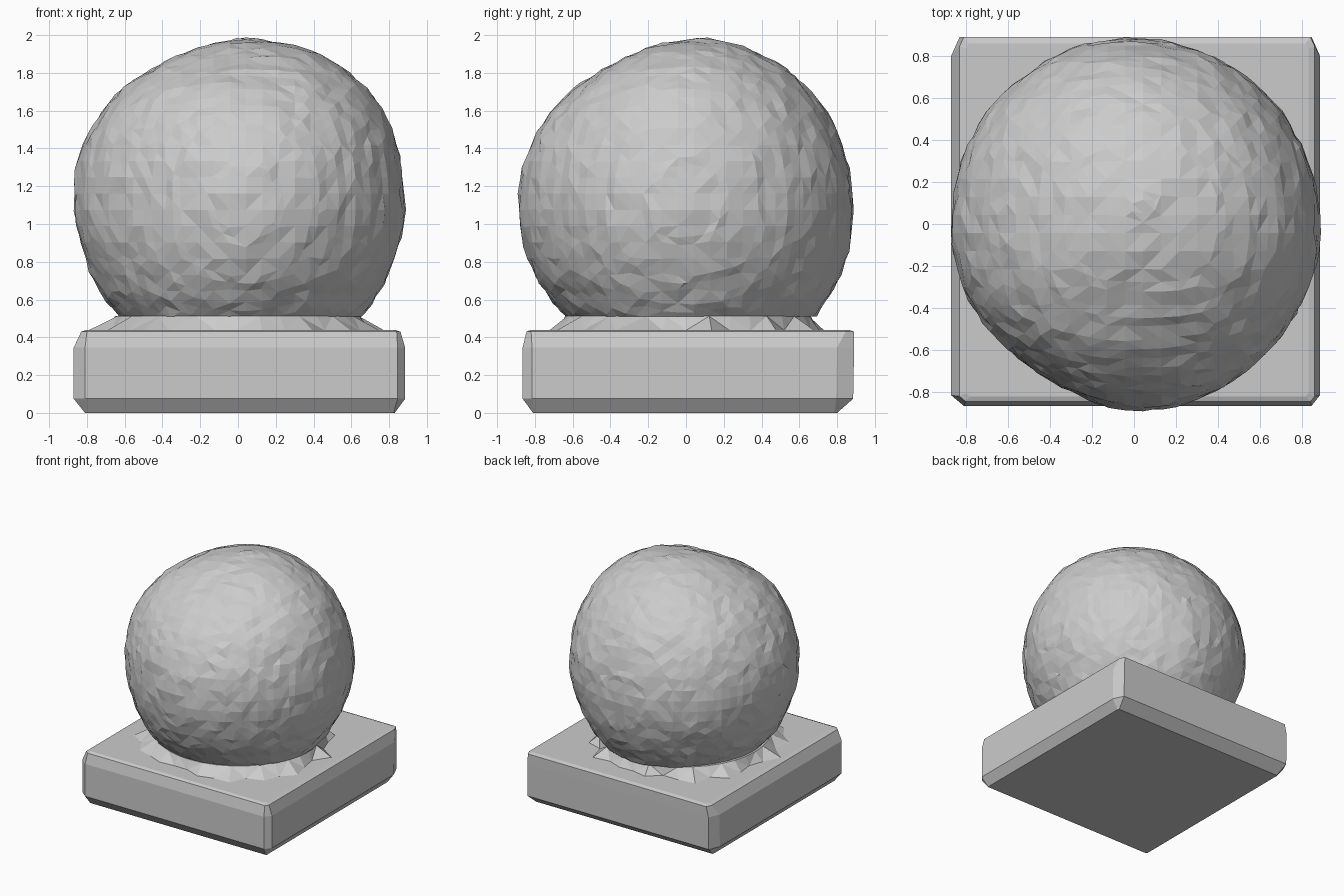
import bpy, bmesh, math, random
from mathutils import Vector, noise

random.seed(4)
if "Cube" in bpy.data.objects:
    bpy.data.objects.remove(bpy.data.objects["Cube"])

stone = bpy.data.materials.new("grey stone")
stone.use_nodes = True
grey = (0.6, 0.6, 0.6, 1)
stone.diffuse_color = grey
stone.node_tree.nodes["Principled BSDF"].inputs["Base Color"].default_value = grey


def finish(name, bm):
    bmesh.ops.recalc_face_normals(bm, faces=bm.faces)
    mesh = bpy.data.meshes.new(name)
    bm.to_mesh(mesh)
    bm.free()
    mesh.materials.append(stone)
    obj = bpy.data.objects.new(name, mesh)
    bpy.context.collection.objects.link(obj)
    return obj


def bridge(bm, lower, upper):
    for i in range(len(lower)):
        j = (i + 1) % len(lower)
        bm.faces.new((lower[i], lower[j], upper[j], upper[i]))


# Square plinth: stacked eight-sided sections with worn corners
def section(bm, z, x0, x1, y0, y1, cut):
    fx, fy, bx, by = 0.06 * cut, 0.05 * cut, 0.04 * cut, 0.09 * cut
    pts = [(x0 + fx, y0), (x1 - bx, y0), (x1, y0 + fy), (x1, y1 - by),
           (x1 - bx, y1), (x0 + bx, y1), (x0, y1 - by), (x0, y0 + fy)]
    return [bm.verts.new((x, y, z)) for x, y in pts]


bm = bmesh.new()
rings = [section(bm, *level) for level in (
    (0, -0.81, 0.83, -0.81, 0.80, 0.15),
    (0.075, -0.87, 0.885, -0.865, 0.885, 1),
    (0.345, -0.87, 0.885, -0.865, 0.89, 1),
    (0.43, -0.83, 0.86, -0.845, 0.89, 0.5),
    (0.44, -0.80, 0.83, -0.82, 0.86, 0.3))]
for lower, upper in zip(rings, rings[1:]):
    bridge(bm, lower, upper)
bm.faces.new(rings[0])
bm.faces.new(rings[-1])
finish("plinth", bm)

# Jagged flared collar between plinth and ball
bm = bmesh.new()
sides = 36
foot, neck = [], []
for i in range(sides):
    a = math.tau * i / sides
    r = random.choice((0.69, 0.73, 0.79)) + random.uniform(-0.02, 0.02)
    foot.append(bm.verts.new((r * math.cos(a), r * math.sin(a), 0.437)))
    neck.append(bm.verts.new((0.65 * math.cos(a), 0.65 * math.sin(a) + 0.01, 0.512)))
bridge(bm, foot, neck)
bm.faces.new(neck)
bmesh.ops.triangulate(bm, faces=bm.faces)
finish("collar", bm)

# Rough ball: dents and bumps by direction, then a coarse grid remesh
lumps = [((-0.45, -0.7, 0), -0.04), ((0, -0.5, 0.87), -0.05),
         ((-0.5, 0, 0.87), -0.035), ((-0.9, 0, -0.3), -0.015),
         ((0, 0.75, -0.65), 0.04), ((0.75, 0, 0.67), 0.025),
         ((0.7, 0, -0.7), 0.015), ((0, -1, 0), 0.02)]
bm = bmesh.new()
bmesh.ops.create_icosphere(bm, subdivisions=5, radius=1)
for v in bm.verts:
    d = v.co.normalized()
    r = 0.882 + 0.012 * noise.noise(d * 4)
    for way, height in lumps:
        r += height * math.exp(9 * (d.dot(Vector(way).normalized()) - 1))
    v.co = d * r + Vector((0, 0, 1.12))
ball = finish("ball", bm)
remesh = ball.modifiers.new("grid", "REMESH")
remesh.mode = "VOXEL"
remesh.voxel_size = 0.086
graph = bpy.context.evaluated_depsgraph_get()
bm = bmesh.new()
bm.from_mesh(ball.evaluated_get(graph).to_mesh())
ball.modifiers.remove(remesh)

# Chip the facets, then slice the ball flat where it meets the collar
for v in bm.verts:
    v.co += (v.co - Vector((0, 0, 1.12))).normalized() * random.uniform(-0.007, 0.007)
bmesh.ops.triangulate(bm, faces=bm.faces)
cut = bmesh.ops.bisect_plane(bm, geom=bm.verts[:] + bm.edges[:] + bm.faces[:],
                             plane_co=(0, 0, 0.51), plane_no=(0, 0, -1),
                             clear_outer=True)
bmesh.ops.holes_fill(bm, edges=[e for e in bm.edges if e.is_boundary])
for f in bm.faces:
    f.smooth = False
    f.material_index = 0
bm.to_mesh(ball.data)
bm.free()
if not ball.data.materials:
    ball.data.materials.append(stone)
